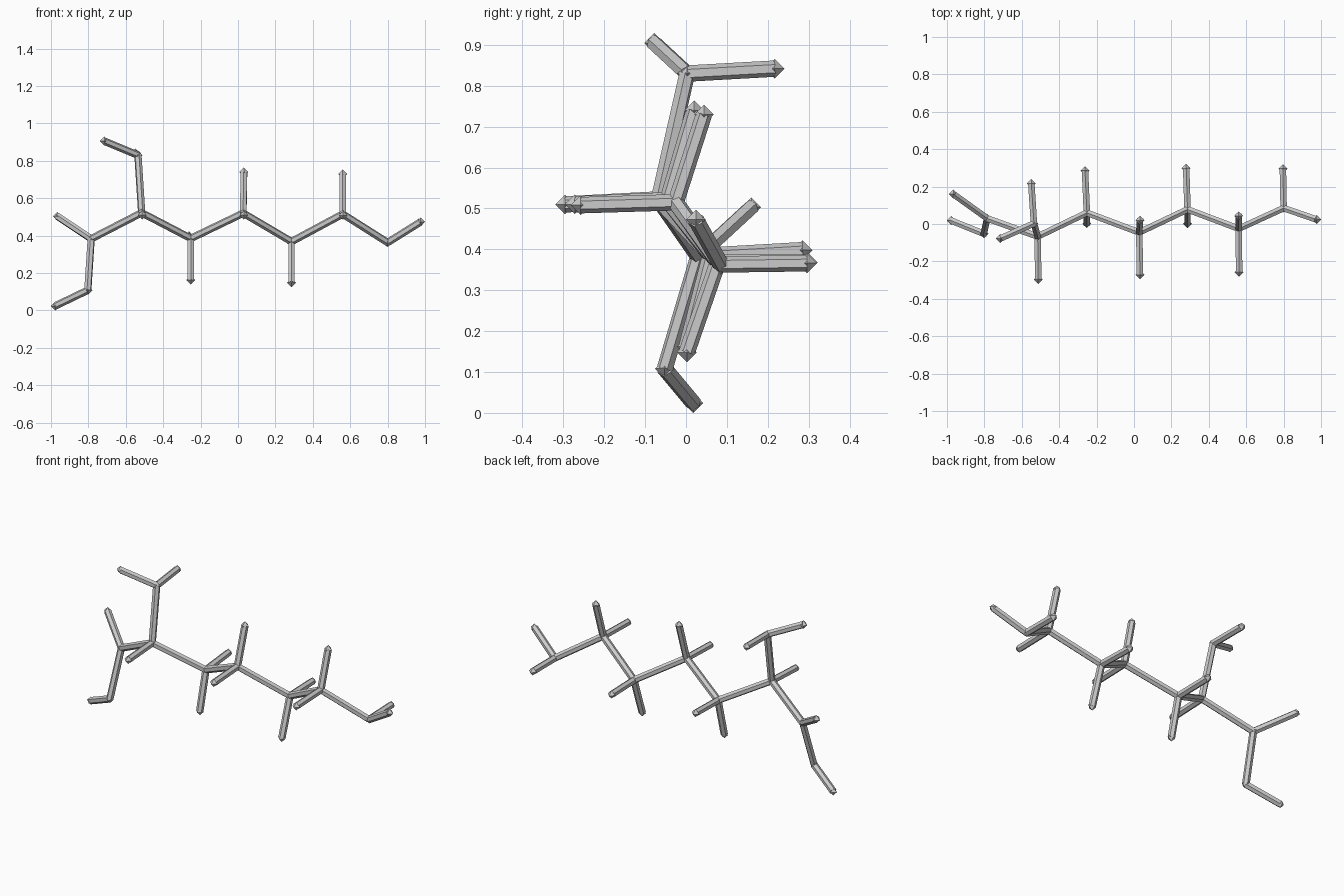
import bpy, bmesh
from mathutils import Vector

if "Cube" in bpy.data.objects:
    bpy.data.objects.remove(bpy.data.objects["Cube"])

R_STICK, R_JOINT = 0.020, 0.024

# joint positions: main zigzag chain
chain = [(-.785, .03, .383), (-.515, -.067, .522), (-.252, .06, .385),
         (.028, -.045, .52), (.286, .078, .368), (.56, -.025, .515), (.80, .085, .363)]

# side branches: chain index, then path of points leaving the chain
branches = [
    (0, [(-.966, .16, .503)]),
    (0, [(-.803, -.052, .108), (-.977, .018, .024)]),
    (1, [(-.535, .003, .83), (-.715, -.078, .905)]),
    (1, [(-.512, -.296, .51)]),
    (2, [(-.262, .285, .398)]), (2, [(-.252, .002, .162)]),
    (3, [(.032, .02, .74)]), (3, [(.032, -.272, .51)]),
    (4, [(.279, .298, .368)]), (4, [(.286, .002, .148)]),
    (5, [(.56, .044, .73)]), (5, [(.562, -.258, .508)]),
    (6, [(.976, .024, .473)]), (6, [(.796, .296, .366)]),
]
fork = ((-.535, .003, .83), (-.549, .217, .842))


def finish(bm, name):
    me = bpy.data.meshes.new(name)
    bm.to_mesh(me)
    bm.free()
    ob = bpy.data.objects.new(name, me)
    bpy.context.collection.objects.link(ob)
    return ob


def stick(name, a, b):
    # hexagonal rod between two points
    a, b = Vector(a), Vector(b)
    bm = bmesh.new()
    bmesh.ops.create_cone(bm, segments=6, radius1=R_STICK, radius2=R_STICK,
                          depth=(b - a).length, cap_ends=True)
    bm.transform(((b - a).to_track_quat('Z', 'Y')).to_matrix().to_4x4())
    bmesh.ops.translate(bm, verts=bm.verts, vec=(a + b) / 2)
    finish(bm, name)


def joint(name, p):
    # tiny octahedral ball at every joint and tip
    bm = bmesh.new()
    bmesh.ops.create_uvsphere(bm, u_segments=4, v_segments=2, radius=R_JOINT)
    bmesh.ops.translate(bm, verts=bm.verts, vec=p)
    finish(bm, name)


# main chain
for a, b in zip(chain, chain[1:]):
    stick("chain_rod", a, b)
for p in chain:
    joint("chain_joint", p)

# side branches
for i, path in branches:
    for a, b in zip([chain[i]] + path, path):
        stick("branch_rod", a, b)
        joint("branch_tip", b)

# second prong of the upper fork
stick("fork_rod", *fork)
joint("fork_tip", fork[1])
